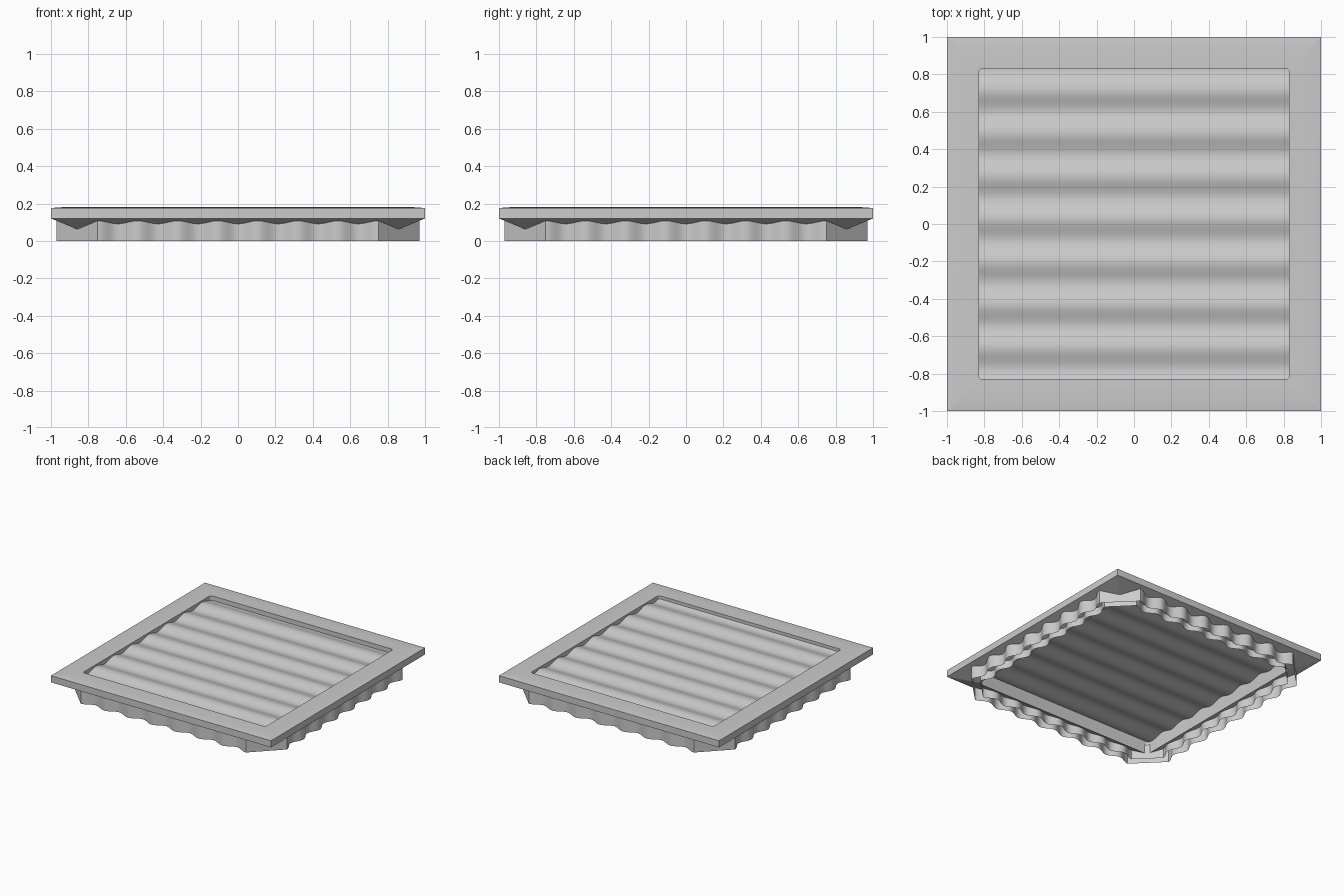
import bpy, bmesh, math

cube = bpy.data.objects.get("Cube")
if cube:
    bpy.data.objects.remove(cube)

grey = bpy.data.materials.new("plain_grey")
grey.use_nodes = True
COLOUR = (0.6, 0.6, 0.6, 1)
grey.diffuse_color = COLOUR
grey.node_tree.nodes["Principled BSDF"].inputs["Base Color"].default_value = COLOUR


def finish(name, bm, angle):
    bmesh.ops.recalc_face_normals(bm, faces=bm.faces)
    mesh = bpy.data.meshes.new(name)
    bm.to_mesh(mesh)
    bm.free()
    mesh.materials.append(grey)
    obj = bpy.data.objects.new(name, mesh)
    bpy.context.collection.objects.link(obj)
    bpy.ops.object.select_all(action="DESELECT")
    obj.select_set(True)
    bpy.context.view_layer.objects.active = obj
    bpy.ops.object.shade_smooth_by_angle(angle=math.radians(angle))


def loft(bm, rings, wrap):
    """Bridge closed rings of points, optionally joining the last to the first."""
    loops = [[bm.verts.new(p) for p in ring] for ring in rings]
    pairs = list(zip(loops, loops[1:])) + ([(loops[-1], loops[0])] if wrap else [])
    for low, high in pairs:
        for i in range(len(low)):
            j = (i + 1) % len(low)
            bm.faces.new((low[i], low[j], high[j], high[i]))


def rounded_square(half, radius, z, steps=6):
    points = []
    for quarter in range(4):
        start = quarter * math.pi / 2
        cx = (half - radius) * (1 if quarter in (0, 3) else -1)
        cy = (half - radius) * (1 if quarter < 2 else -1)
        for s in range(steps + 1):
            a = start + s / steps * math.pi / 2
            points.append((cx + radius * math.cos(a), cy + radius * math.sin(a), z))
    return points


# Mitred frame: flat outer band, softly domed top and sloping underside
bm = bmesh.new()
PROFILE = [(1, 0.001, 0.12), (1, 0.001, 0.175), (0.97, 0.004, 0.179),
           (0.92, 0.01, 0.181), (0.83, 0.02, 0.181), (0.83, 0.02, 0.05)]
loft(bm, [rounded_square(*p) for p in PROFILE], True)
finish("frame", bm, 35)


# Corrugated panel with shallow ridges running across
PERIOD = 0.229
STEPS = 116
bm = bmesh.new()
rows = []
for i in range(STEPS + 1):
    y = -0.83 + 1.66 * i / STEPS
    z = 0.156 + 0.012 * math.cos(math.tau * (y - 0.027) / PERIOD)
    rows.append([bm.verts.new((x, y, z)) for x in (-0.83, 0.83)])
for a, b in zip(rows, rows[1:]):
    bm.faces.new((a[0], a[1], b[1], b[0]))
finish("corrugated_panel", bm, 60)


# Fluted skirt walls with chamfered corners under the frame
def skirt_ring(offset, z):
    points = []
    for side in range(4):
        c, s = round(math.cos(side * math.pi / 2)), round(math.sin(side * math.pi / 2))
        for i in range(85):
            t = 0.75 - 1.5 * i / 84
            x = t * (1 - offset * 0.4)
            y = 0.95 - offset + 0.02 * math.cos(math.tau * (t + 0.75) * 7 / 1.5)
            points.append((x * c - y * s, x * s + y * c, z))
    return points


for name, offset in (("outer_skirt", 0.0), ("inner_skirt", 0.07)):
    bm = bmesh.new()
    # Each wall stops just inside the sloping underside of the frame
    loft(bm, [skirt_ring(offset, z) for z in (0, 0.12)], False)
    finish(name, bm, 50)
